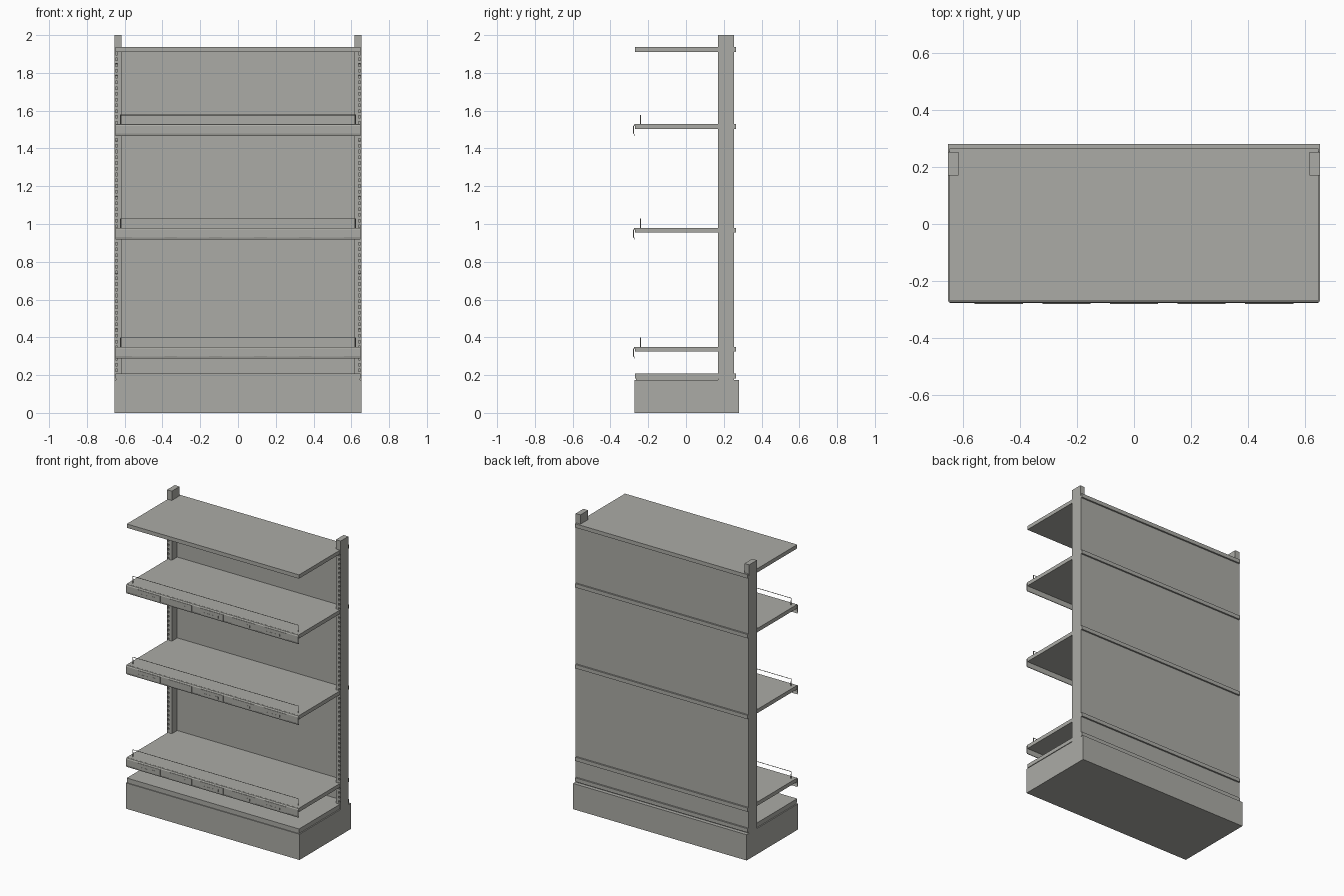
import bpy
import bmesh
from mathutils import Vector

cube = bpy.data.objects.get("Cube")
if cube:
    bpy.data.objects.remove(cube, do_unlink=True)

grey = bpy.data.materials.new("warm_grey_metal")
grey.use_nodes = True
colour = (0.41, 0.41, 0.38, 1)
grey.diffuse_color = colour
grey.node_tree.nodes["Principled BSDF"].inputs["Base Color"].default_value = colour


def finish(name, bm):
    bmesh.ops.recalc_face_normals(bm, faces=bm.faces)
    mesh = bpy.data.meshes.new(name)
    bm.to_mesh(mesh)
    bm.free()
    mesh.materials.append(grey)
    obj = bpy.data.objects.new(name, mesh)
    bpy.context.collection.objects.link(obj)
    return obj


def add_box(bm, x, y, z):
    """Add a box given as (min, max) ranges."""
    verts = bmesh.ops.create_cube(bm, size=1)["verts"]
    for v in verts:
        v.co = [r[0] + (c + 0.5) * (r[1] - r[0]) for c, r in zip(v.co, (x, y, z))]


def box(name, x, y, z):
    bm = bmesh.new()
    add_box(bm, x, y, z)
    return finish(name, bm)


def prism(name, profile, half):
    """Extrude a (y, z) profile along x."""
    bm = bmesh.new()
    face = bm.faces.new([bm.verts.new((-half, y, z)) for y, z in profile])
    new = bmesh.ops.extrude_face_region(bm, geom=[face], use_keep_orig=True)["geom"]
    bmesh.ops.translate(bm, vec=(2 * half, 0, 0),
                        verts=[g for g in new if isinstance(g, bmesh.types.BMVert)])
    return finish(name, bm)


def wire(name, points, radius):
    curve = bpy.data.curves.new(name, "CURVE")
    curve.dimensions = "3D"
    curve.bevel_depth = radius
    curve.bevel_resolution = 1
    curve.use_fill_caps = True
    spline = curve.splines.new("POLY")
    spline.points.add(len(points) - 1)
    for p, co in zip(spline.points, points):
        p.co = (*co, 1)
    curve.materials.append(grey)
    obj = bpy.data.objects.new(name, curve)
    bpy.context.collection.objects.link(obj)


def slotted_post(name, side):
    """Upright with a column of recessed slots on its front face."""
    bm = bmesh.new()
    add_box(bm, sorted((side * 0.617, side * 0.653)), (0.17, 0.253), (0.17, 2.0))
    slot_x, half_w, half_h = side * 0.643, 0.005, 0.007
    heights = [0.225 + 0.0305 * i for i in range(56)]
    cuts = [(Vector((slot_x + d, 0, 0)), (1, 0, 0)) for d in (-half_w, half_w)]
    cuts += [(Vector((0, 0, h + d)), (0, 0, 1)) for h in heights for d in (-half_h, half_h)]

    def front_faces():
        bm.normal_update()
        return [f for f in bm.faces if f.normal.y < -0.9]

    for co, normal in cuts:
        faces = front_faces()
        geom = list({e for f in faces for e in f.edges} | {v for f in faces for v in f.verts})
        bmesh.ops.bisect_plane(bm, geom=geom + faces, plane_co=co, plane_no=normal)
    slots = []
    for f in front_faces():
        c = f.calc_center_median()
        if abs(c.x - slot_x) < half_w and any(abs(c.z - h) < half_h for h in heights):
            slots.append(f)
    bmesh.ops.inset_individual(bm, faces=slots, thickness=0.0002, depth=-0.012)
    finish(name, bm)


# Plinth, its lid and the back panel
box("plinth", (-0.653, 0.653), (-0.272, 0.281), (0, 0.175))
box("plinth_lid", (-0.645, 0.645), (-0.266, 0.25), (0.17, 0.186))
box("back_panel", (-0.65, 0.65), (0.228, 0.255), (0.17, 1.925))

# Uprights
slotted_post("right_post", -1)
slotted_post("left_post", 1)

# Shelf slabs, which run through the panel as rear rails
fronted = {"lower": 0.35, "middle": 0.98, "upper": 1.53}
for level, top in {"deck": 0.209, **fronted, "canopy": 1.937}.items():
    box(level + "_shelf", (-0.648, 0.648), (-0.27, 0.266), (top - 0.026, top))

# Price rails, label plates and wire guards on the three display shelves
rail = [(-0.268, 0), (-0.274, -0.002), (-0.278, -0.01), (-0.278, -0.05), (-0.274, -0.063),
        (-0.271, -0.062), (-0.275, -0.049), (-0.275, -0.012), (-0.268, -0.006)]
for level, top in fronted.items():
    prism(level + "_price_rail", [(y, top + z) for y, z in rail], 0.648)

    labels, marks = bmesh.new(), bmesh.new()
    for i in range(5):
        x = -0.475 + 0.2375 * i
        add_box(labels, (x - 0.085, x + 0.085), (-0.2805, -0.277), (top - 0.052, top - 0.012))
        z = top - 0.038
        for dx in (0.032, 0.044):
            add_box(marks, (x + dx - 0.004, x + dx + 0.004), (-0.2815, -0.28),
                    (z - 0.008, z + 0.008))
        if i % 2 == 0:
            add_box(marks, (x - 0.075, x + 0.01), (-0.2815, -0.28), (z - 0.003, z + 0.003))
    finish(level + "_label_plates", labels)
    finish(level + "_label_bars", marks)

    wire(level + "_wire_guard", [(-0.622, -0.241, top - 0.01), (-0.622, -0.241, top + 0.047),
                                 (0.622, -0.241, top + 0.047), (0.622, -0.241, top - 0.01)],
         0.0025)
